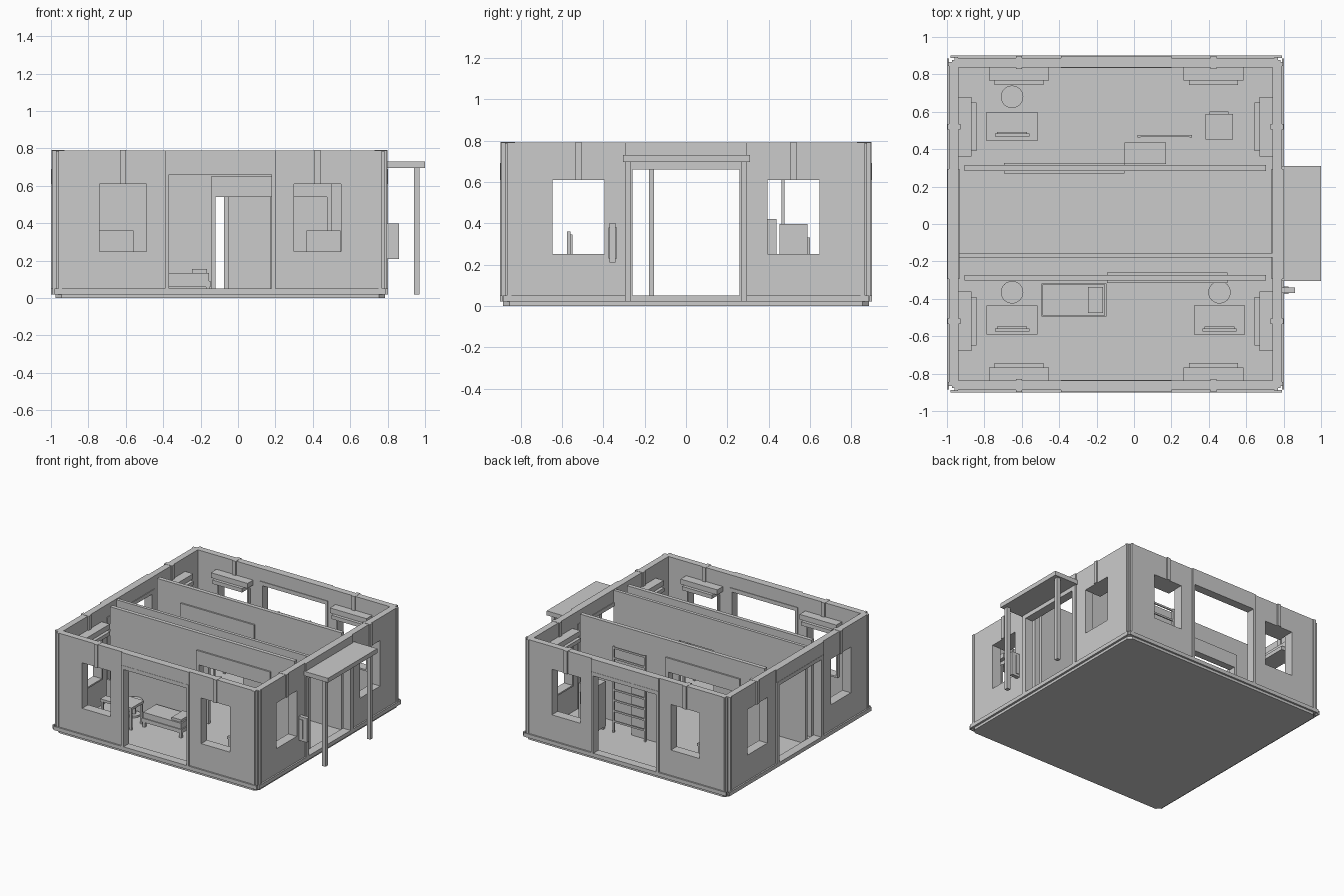
import bpy, bmesh, math
from mathutils import Matrix, Vector

if "Cube" in bpy.data.objects:
    bpy.data.objects.remove(bpy.data.objects["Cube"])

grey = bpy.data.materials.new("plain_grey")
grey.diffuse_color = (0.6, 0.6, 0.6, 1)
grey.use_nodes = True
grey.node_tree.nodes["Principled BSDF"].inputs["Base Color"].default_value = grey.diffuse_color


def finish(name, bm):
    bmesh.ops.recalc_face_normals(bm, faces=bm.faces[:])
    me = bpy.data.meshes.new(name)
    bm.to_mesh(me)
    bm.free()
    me.materials.append(grey)
    ob = bpy.data.objects.new(name, me)
    bpy.context.collection.objects.link(ob)
    return ob


def boxes(name, items):
    """One object from boxes given as (x0, x1, y0, y1, z0, z1)."""
    bm = bmesh.new()
    for x0, x1, y0, y1, z0, z1 in items:
        m = Matrix.Translation(((x0 + x1) / 2, (y0 + y1) / 2, (z0 + z1) / 2))
        m = m @ Matrix.Diagonal((abs(x1 - x0), abs(y1 - y0), z1 - z0, 1))
        bmesh.ops.create_cube(bm, size=1, matrix=m)
    return finish(name, bm)


CX = -0.095          # middle of the house in x
FLOOR, TOP = 0.02, 0.79

# floor slab with chamfered corners
bm = bmesh.new()
hx, hy, c = 0.88, 0.885, 0.03
outline = []
for sx, sy in ((1, 1), (-1, 1), (-1, -1), (1, -1)):
    pair = [(CX + sx * hx, sy * (hy - c)), (CX + sx * (hx - c), sy * hy)]
    outline += pair if sx * sy > 0 else pair[::-1]
face = bm.faces.new([bm.verts.new((x, y, 0)) for x, y in outline])
ext = bmesh.ops.extrude_face_region(bm, geom=[face])
bmesh.ops.translate(bm, vec=Vector((0, 0, FLOOR)),
                    verts=[v for v in ext["geom"] if isinstance(v, bmesh.types.BMVert)])
finish("floor_slab", bm)


# outer walls: u runs along the wall, d is distance outwards from the centre
def outer_wall(side, along_x, sign, dist, door):
    def b(u0, u1, d0, d1, z0, z1):
        d0, d1 = sorted((sign * d0, sign * d1))
        if along_x:
            return (CX + u0, CX + u1, d0, d1, z0, z1)
        return (CX + d0, CX + d1, u0, u1, z0, z1)

    inner, frame, w0, w1, length = dist - 0.05, 0.295, 0.395, 0.645, 0.865
    wall, plinth, casing, valance, blind, strips = [], [], [], [], [], []
    for s in (-1, 1):
        def m(u0, u1, *r):
            return b(min(s * u0, s * u1), max(s * u0, s * u1), *r)
        wall += [m(frame, w0, inner, dist, FLOOR, TOP),
                 m(w1, length, inner, dist, FLOOR, TOP),
                 m(w0, w1, inner, dist, FLOOR, 0.25),
                 m(w0, w1, inner, dist, 0.61, TOP)]
        plinth.append(m(frame, length + 0.02, dist, dist + 0.012, FLOOR, 0.05))
        # window lining
        casing += [m(w0 - 0.012, w0, inner - 0.025, inner, 0.238, 0.61),
                   m(w1, w1 + 0.012, inner - 0.025, inner, 0.238, 0.61),
                   m(w0, w1, inner - 0.025, inner, 0.238, 0.25)]
        valance.append(m(0.36, 0.68, inner - 0.07, inner, 0.64, 0.68))
        blind.append(m(0.39, 0.65, inner - 0.095, inner, 0.61, 0.64))
        strips.append(m(0.505, 0.535, inner - 0.01, dist + 0.01, 0.61, TOP + 0.002))
        strips.append(m(length - 0.02, length, dist, dist + 0.006, 0.05, TOP))
    boxes(side + "_wall", wall)
    boxes(side + "_plinth", plinth)
    boxes(side + "_window_linings", casing)
    boxes(side + "_valances", valance)
    boxes(side + "_blinds", blind)
    boxes(side + "_wall_strips", strips)
    # door frame with threshold and header panel
    o = dist + 0.012
    boxes(side + "_door_frame", [
        b(-frame, -door, inner - 0.005, o, FLOOR, 0.69),
        b(door, frame, inner - 0.005, o, FLOOR, 0.69),
        b(-door, door, inner - 0.005, o, 0.66, 0.69),
        b(-door, door, inner - 0.005, o, FLOOR, 0.05)])
    boxes(side + "_header_panel", [b(-frame, frame, inner, dist + 0.01, 0.69, TOP)])


outer_wall("front", True, -1, 0.888, 0.275)
outer_wall("back", True, 1, 0.888, 0.275)
outer_wall("left", False, -1, 0.893, 0.26)
outer_wall("right", False, 1, 0.885, 0.26)

# corner posts
boxes("corner_posts", [(CX + min(sx * 0.835, sx * 0.878), CX + max(sx * 0.835, sx * 0.878),
                        min(sy * 0.838, sy * 0.876), max(sy * 0.838, sy * 0.876), FLOOR, TOP - 0.003)
                       for sx in (-1, 1) for sy in (-1, 1)])


# partitions with a doorway
def partition(name, x0, x1, y0, y1, o0, o1, framed=True):
    boxes(name, [(x0, o0, y0, y1, FLOOR, 0.785), (o1, x1, y0, y1, FLOOR, 0.785),
                 (o0, o1, y0, y1, 0.54, 0.785)])
    if framed:
        f0, f1 = y0 - 0.012, y1 + 0.012
        boxes(name + "_frame", [(o0 - 0.025, o0, f0, f1, FLOOR, 0.65),
                                (o1, o1 + 0.025, f0, f1, FLOOR, 0.65),
                                (o0, o1, f0, f1, 0.54, 0.65)])


partition("front_partition", -0.905, 0.705, -0.303, -0.272, -0.12, 0.475)
partition("back_partition", -0.905, 0.705, 0.283, 0.315, -0.67, -0.075)
partition("corridor_partition", -0.935, 0.74, -0.18, -0.155, -0.13, 0.17, False)

# porch canopy and posts
boxes("canopy", [(0.79, 1.0, -0.305, 0.31, 0.695, 0.73)])
boxes("canopy_posts", [(0.94, 0.97, y - 0.015, y + 0.015, FLOOR, 0.695) for y in (-0.28, 0.28)])

# letter box by the porch
boxes("letter_box", [(0.785, 0.86, -0.37, -0.34, 0.21, 0.40), (0.80, 0.825, -0.375, -0.335, 0.23, 0.38)])


# desks with screen and round stool
def desk(name, x, y0, y1, screen_y, stool_y):
    x0, x1 = x - 0.137, x + 0.137
    legs = [(a, a + 0.015, b, b + 0.015, FLOOR, 0.18)
            for a in (x0 + 0.005, x1 - 0.02) for b in (y0 + 0.005, y1 - 0.02)]
    boxes(name, [(x0, x1, y0, y1, 0.18, 0.2)] + legs)
    boxes(name + "_screen", [(x - 0.092, x + 0.092, screen_y - 0.008, screen_y + 0.008, 0.225, 0.36),
                             (x - 0.08, x + 0.08, screen_y + 0.008, screen_y + 0.018, 0.235, 0.345),
                             (x - 0.015, x + 0.015, screen_y - 0.004, screen_y + 0.008, 0.2, 0.225)])
    bm = bmesh.new()
    for r, z0, z1 in ((0.06, 0.12, 0.14), (0.012, 0.035, 0.12), (0.045, FLOOR, 0.035)):
        bmesh.ops.create_cone(bm, cap_ends=True, segments=32, radius1=r, radius2=r, depth=z1 - z0,
                              matrix=Matrix.Translation((x, stool_y, (z0 + z1) / 2)))
    ob = finish(name + "_stool", bm)
    for p in ob.data.polygons:
        p.use_smooth = abs(p.normal.z) < 0.5


desk("front_left_desk", -0.652, -0.592, -0.437, -0.567, -0.365)
desk("front_right_desk", 0.457, -0.592, -0.437, -0.567, -0.365)
desk("back_left_desk", -0.652, 0.445, 0.6, 0.475, 0.68)

# bed
boxes("bed_frame", [(-0.495, -0.147, -0.495, -0.317, 0.06, 0.09)] +
      [(a, a + 0.02, b, b + 0.02, FLOOR, 0.06) for a in (-0.49, -0.172) for b in (-0.49, -0.342)])
boxes("mattress", [(-0.488, -0.154, -0.488, -0.324, 0.09, 0.135)])
boxes("pillow", [(-0.247, -0.165, -0.475, -0.337, 0.135, 0.155)])

# open rack with rungs
boxes("rack_posts", [(x, x + 0.014, 0.463, 0.477, FLOOR, 0.70) for x in (0.02, 0.296)])
boxes("rack_rungs", [(0.034, 0.296, 0.465, 0.475, z, z + 0.014)
                     for z in [0.1 + i * 0.083 for i in range(8)]])

# cupboard against the back partition
boxes("cupboard", [(-0.05, 0.17, 0.32, 0.437, FLOOR, 0.42)])

# small cabinet with a handle
boxes("small_cabinet", [(0.383, 0.528, 0.453, 0.588, 0.04, 0.395)] +
      [(a, a + 0.02, b, b + 0.02, FLOOR, 0.04) for a in (0.388, 0.503) for b in (0.458, 0.563)])
boxes("cabinet_handle", [(0.405, 0.505, 0.588, 0.601, 0.24, 0.33)])
